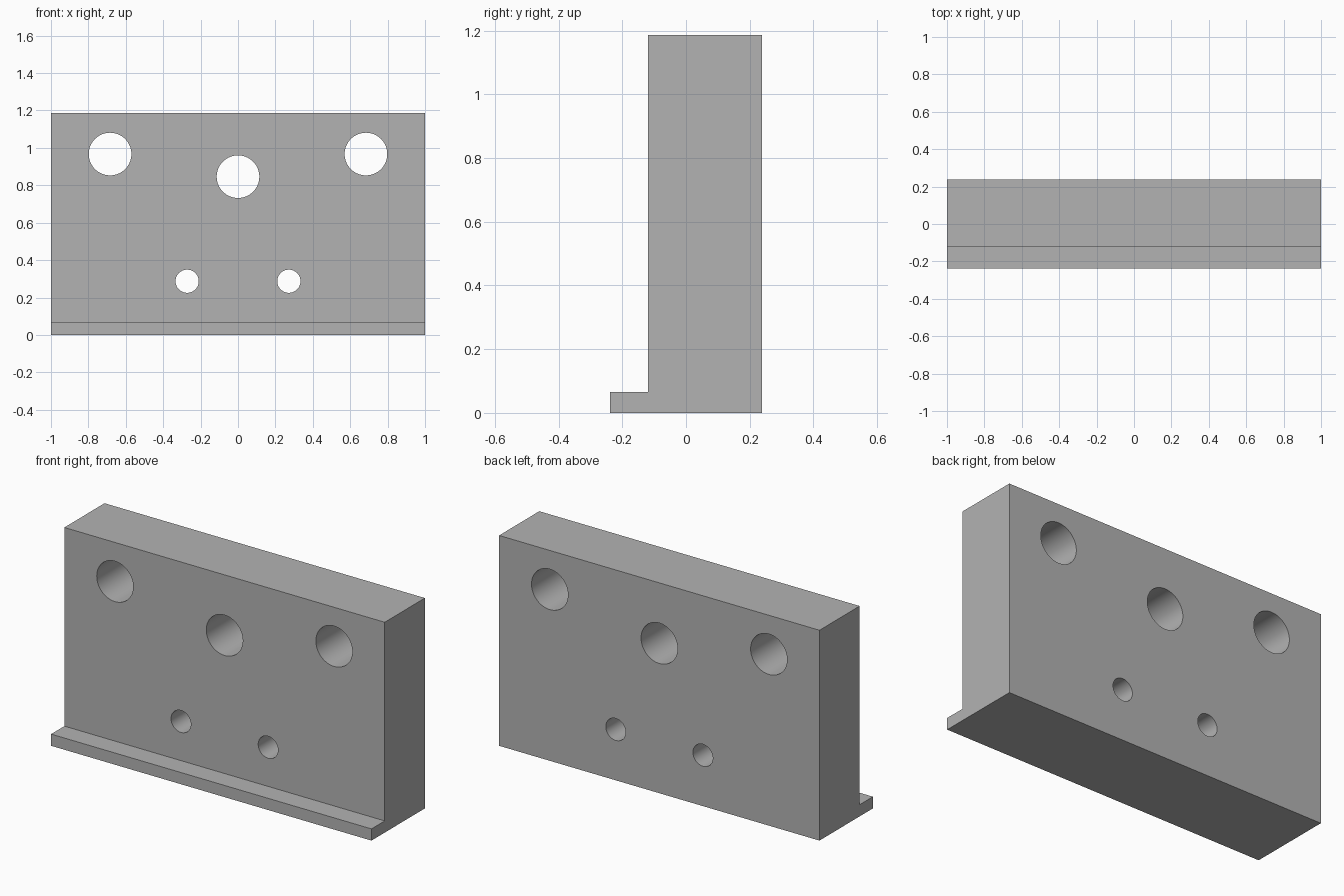
import bpy
import bmesh
from math import pi, radians

default_cube = bpy.data.objects.get("Cube")
if default_cube:
    bpy.data.objects.remove(default_cube, do_unlink=True)

# Single plain grey
grey = bpy.data.materials.new("plain grey")
grey.use_nodes = True
colour = (0.45, 0.45, 0.45, 1)
grey.diffuse_color = colour
grey.node_tree.nodes["Principled BSDF"].inputs["Base Color"].default_value = colour

# Thick plate with a front lip: side profile (y, z) extruded along x
BACK, FACE, LIP = 0.238, -0.12, -0.238
HEIGHT, LIP_HEIGHT = 1.187, 0.066
profile = [(LIP, 0), (BACK, 0), (BACK, HEIGHT), (FACE, HEIGHT),
           (FACE, LIP_HEIGHT), (LIP, LIP_HEIGHT)]
bm = bmesh.new()
side = bm.faces.new([bm.verts.new((-1, y, z)) for y, z in profile])
extruded = bmesh.ops.extrude_face_region(bm, geom=[side])["geom"]
bmesh.ops.translate(bm, vec=(2, 0, 0),
                    verts=[v for v in extruded if isinstance(v, bmesh.types.BMVert)])
bmesh.ops.recalc_face_normals(bm, faces=bm.faces)
mesh = bpy.data.meshes.new("drilled_plate")
bm.to_mesh(mesh)
bm.free()
mesh.materials.append(grey)
plate = bpy.data.objects.new("drilled_plate", mesh)
bpy.context.collection.objects.link(plate)


def drill(x, z, radius):
    """Cut a round hole right through the plate, front to back."""
    bpy.ops.mesh.primitive_cylinder_add(vertices=64, radius=radius, depth=1,
                                        location=(x, 0, z), rotation=(pi / 2, 0, 0))
    cutter = bpy.context.object
    cutter.name = "hole_cutter"
    cutter.hide_render = True
    cutter.data.materials.append(grey)
    bpy.context.view_layer.objects.active = plate
    cut = plate.modifiers.new("hole", "BOOLEAN")
    cut.operation = "DIFFERENCE"
    cut.solver = "EXACT"
    cut.object = cutter
    bpy.ops.object.modifier_apply(modifier=cut.name)
    bpy.data.objects.remove(cutter, do_unlink=True)


# Three large holes near the top, two small ones below
drill(0, 0.846, 0.114)
for sign in (-1, 1):
    drill(sign * 0.684, 0.967, 0.114)
    drill(sign * 0.272, 0.287, 0.062)

# Smooth bores, sharp outer edges
bpy.ops.object.select_all(action="DESELECT")
plate.select_set(True)
bpy.context.view_layer.objects.active = plate
bpy.ops.object.shade_smooth_by_angle(angle=radians(30))
